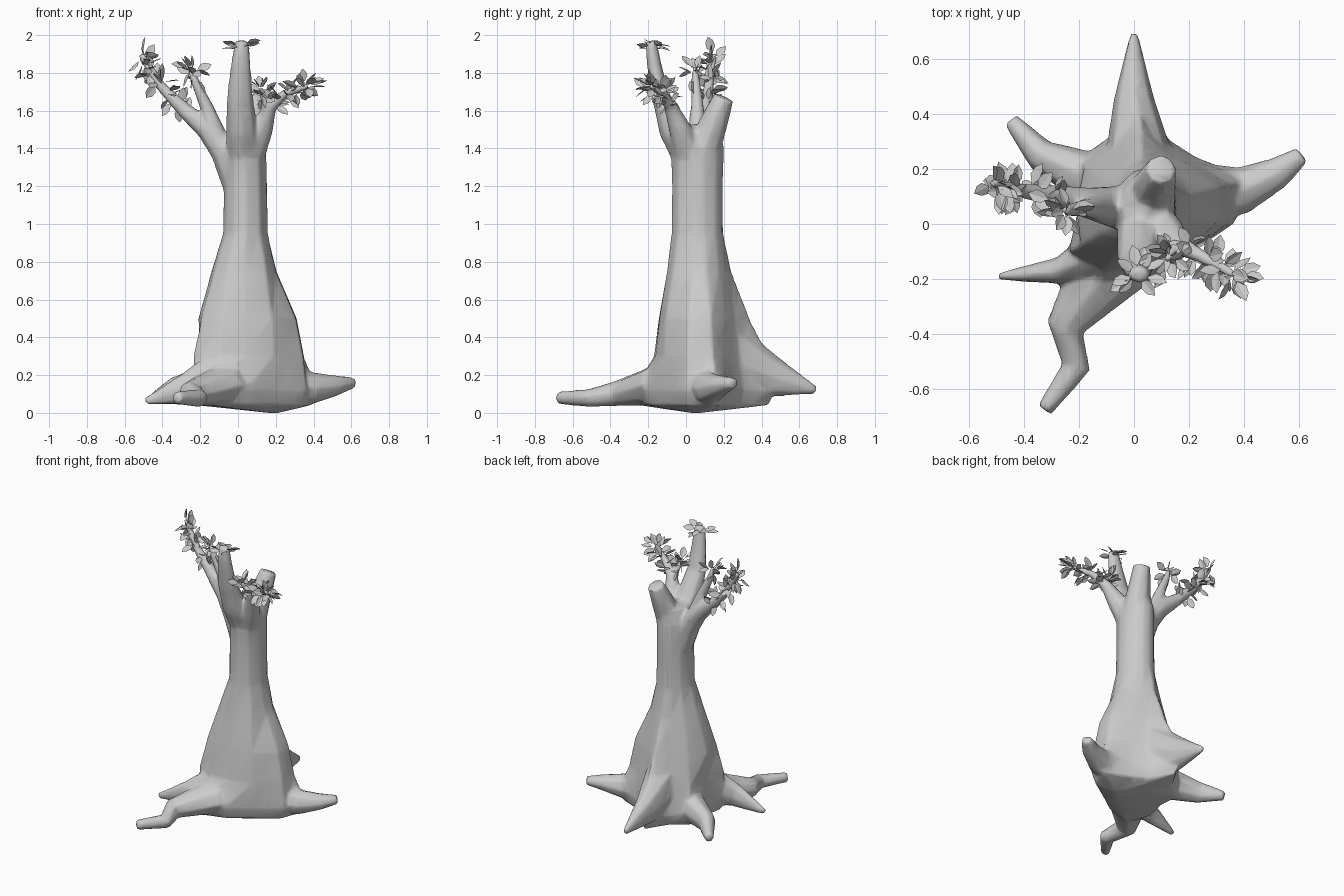
import bpy, bmesh, math, random
from mathutils import Vector

if "Cube" in bpy.data.objects:
    bpy.data.objects.remove(bpy.data.objects["Cube"])

random.seed(7)


def make_object(name, bm):
    mesh = bpy.data.meshes.new(name)
    bm.to_mesh(mesh)
    bm.free()
    ob = bpy.data.objects.new(name, mesh)
    bpy.context.collection.objects.link(ob)
    return ob


def loft(name, rings, start, end):
    """Skin a list of equal rings and close both ends with a fan."""
    bm = bmesh.new()
    vs = [[bm.verts.new(p) for p in r] for r in rings]
    n = len(vs[0])
    for a, b in zip(vs, vs[1:]):
        for i in range(n):
            j = (i + 1) % n
            bm.faces.new((a[i], a[j], b[j], b[i]))
    for ring, tip in ((vs[0], start), (vs[-1], end)):
        c = bm.verts.new(tip)
        for i in range(n):
            bm.faces.new((ring[i], ring[(i + 1) % n], c))
    bmesh.ops.recalc_face_normals(bm, faces=bm.faces)
    return make_object(name, bm)


def tube(name, path, ref, n=8):
    """Tapered tube; path rows are x, y, z, half width, half height."""
    pts = [Vector(p[:3]) for p in path]
    rings = []
    for i, p in enumerate(path):
        t = (pts[min(i + 1, len(pts) - 1)] - pts[max(i - 1, 0)]).normalized()
        side = t.cross(ref).normalized()
        up = side.cross(t)
        rings.append([pts[i] + side * p[3] * math.cos(k * math.tau / n)
                      + up * p[-1] * math.sin(k * math.tau / n) for k in range(n)])
    return loft(name, rings, pts[0], pts[-1])


# Trunk: rings of radii, bulging where the roots leave
ANGLES = [-10, 15, 45, 70, 93, 115, 145, 180, 210, 238, 270, 310]
FLARE = {
    0.12: [.33, .40, .26, .26, .42, .29, .30, .24, .32, .40, .28, .23],
    0.30: [.31, .32, .24, .24, .38, .26, .27, .24, .32, .27, .22, .23],
    0.50: [.27, .28, .22, .21, .28, .22, .23, .25, .27, .24, .20, .22],
    0.75: [.16, .17, .16, .16, .18, .16, .17, .18, .19, .18, .16, .17],
}


def trunk_ring(z, radii, squash=1.0, cx=.04, cy=.06):
    return [(cx + r * squash * math.cos(math.radians(a)), cy + r * math.sin(math.radians(a)), z)
            for a, r in zip(ANGLES, radii)]


rings = [trunk_ring(.04, [r * .9 for r in FLARE[.12]])]
rings += [trunk_ring(z, r) for z, r in FLARE.items()]
rings += [trunk_ring(z, [ry] * 12, rx / ry)
          for z, rx, ry in ((.95, .12, .137), (1.2, .115, .135), (1.4, .11, .142), (1.5, .085, .12))]
trunk = loft("trunk", rings, (.2, .05, -.004), (.04, .05, 1.53))

# Roots and limbs
ROOTS = {
    "right_root": [(.2, .1, .16, .13, .12), (.4, .125, .13, .085, .085), (.52, .185, .145, .06, .055), (.61, .25, .16, .034, .03)],
    "back_root": [(.02, .22, .28, .13, .2), (0, .45, .19, .075, .115), (0, .69, .12, .015, .02)],
    "back_left_root": [(-.1, .14, .16, .11, .12), (-.34, .25, .115, .06, .075), (-.445, .375, .075, .03, .033)],
    "left_root": [(-.12, -.1, .18, .09, .14), (-.27, -.17, .13, .05, .085), (-.49, -.19, .06, .014, .02)],
    "front_root": [(-.08, -.14, .15, .15, .11), (-.25, -.375, .1, .07, .067), (-.21, -.52, .078, .054, .048), (-.325, -.675, .08, .03, .035)],
}
LIMBS = {
    "front_limb": [(.03, .02, 1.35, .09), (.02, -.06, 1.5, .085), (.01, -.135, 1.68, .07, .048), (.015, -.17, 1.85, .053, .039), (.02, -.185, 1.97, .037, .03)],
    "back_stub": [(.06, .08, 1.35, .09), (.075, .14, 1.52, .078), (.1, .2, 1.67, .056)],
    "left_limb": [(0, .06, 1.2, .08), (-.065, .06, 1.38, .08), (-.16, .075, 1.5, .06), (-.28, .1, 1.6, .042), (-.4, .12, 1.72, .028), (-.46, .13, 1.81, .024), (-.515, .15, 1.9, .017)],
    "left_twig": [(-.11, .06, 1.46, .055), (-.17, .06, 1.63, .035), (-.235, .05, 1.77, .023), (-.25, .05, 1.83, .015)],
    "right_limb": [(.07, .01, 1.38, .08), (.125, -.03, 1.5, .062), (.17, -.08, 1.62, .038), (.25, -.12, 1.69, .025), (.34, -.17, 1.72, .019), (.37, -.19, 1.73, .014)],
    "right_twig": [(.15, -.06, 1.57, .03), (.14, -.1, 1.66, .021), (.12, -.13, 1.72, .014)],
}
parts = [tube(n, p, Vector((0, 0, 1))) for n, p in ROOTS.items()]
parts += [tube(n, p, Vector((0, 1, 0))) for n, p in LIMBS.items()]

# Merge the wood into one skin with soft junctions
bpy.context.view_layer.objects.active = trunk
for ob in [trunk] + parts:
    ob.select_set(True)
bpy.ops.object.join()
mod = trunk.modifiers.new("skin", 'REMESH')
mod.mode = 'VOXEL'
mod.voxel_size = .01
mod = trunk.modifiers.new("soften", 'SMOOTH')
mod.factor = .5
mod.iterations = 8
mod = trunk.modifiers.new("simplify", 'DECIMATE')
mod.ratio = .06
for name in ("skin", "soften", "simplify"):
    bpy.ops.object.modifier_apply(modifier=name)
bpy.ops.object.shade_smooth_by_angle(angle=math.radians(60))


# Leaves: pointed, slightly folded blades scattered along each limb
def foliage(name, path, start, count, lift=1.0):
    pts = [Vector(p[:3]) for p in path[start:]]
    bm = bmesh.new()
    for k in range(count):
        f = (k + random.random()) / count * (len(pts) - 1)
        i = min(int(f), len(pts) - 2)
        p = pts[i].lerp(pts[i + 1], f - i)
        d = Vector((random.gauss(0, 1), random.gauss(0, 1), random.gauss(0, 1) * lift))
        d = (d.normalized() + (pts[i + 1] - pts[i]).normalized() * .2 * lift).normalized()
        s = d.cross(Vector((random.gauss(0, .7), random.gauss(0, .7), 1))).normalized()
        up = s.cross(d)
        size = random.uniform(.07, .09)
        base = p + d * random.uniform(.015, .035)
        outline = [(0, 0), (.35, .28), (.7, .24), (1, 0), (.7, -.24), (.35, -.28)]
        v = [bm.verts.new(base + d * a * size + s * b * size + up * abs(b) * size * .2)
             for a, b in outline]
        bm.faces.new(v[:4])
        bm.faces.new((v[0], v[3], v[4], v[5]))
    return make_object(name, bm)


foliage("left_leaves", LIMBS["left_limb"], 3, 46)
foliage("left_twig_leaves", LIMBS["left_twig"], 2, 14)
foliage("right_leaves", LIMBS["right_limb"], 2, 44)
foliage("right_twig_leaves", LIMBS["right_twig"], 1, 14)
foliage("top_leaves", [(.01, -.18, 1.92), (.02, -.185, 1.96)], 0, 10, .3)
